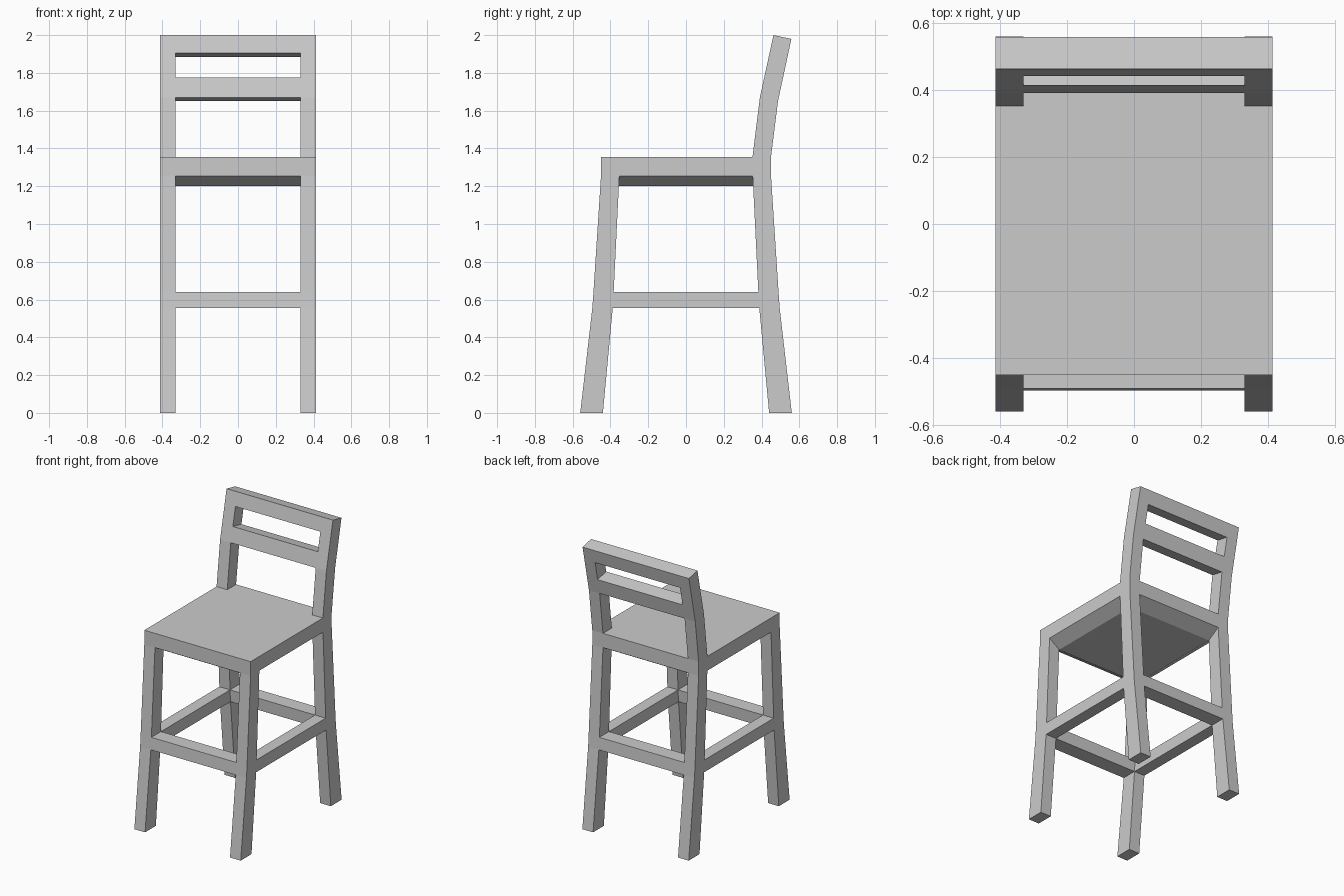
import bpy, bmesh

if "Cube" in bpy.data.objects:
    bpy.data.objects.remove(bpy.data.objects["Cube"])

IN, OUT = 0.33, 0.413          # inner and outer x of legs
Z_LO, Z_HI = 1.255, 1.355      # seat edge


def finish(name, bm):
    bmesh.ops.recalc_face_normals(bm, faces=bm.faces[:])
    me = bpy.data.meshes.new(name)
    bm.to_mesh(me)
    bm.free()
    ob = bpy.data.objects.new(name, me)
    bpy.context.collection.objects.link(ob)
    return ob


def loft(name, rings):
    """Join rings of points into a closed solid."""
    bm = bmesh.new()
    vs = [[bm.verts.new(p) for p in r] for r in rings]
    n = len(vs[0])
    for a, b in zip(vs, vs[1:]):
        for i in range(n):
            j = (i + 1) % n
            bm.faces.new((a[i], a[j], b[j], b[i]))
    bm.faces.new(vs[0])
    bm.faces.new(vs[-1])
    return finish(name, bm)


def bar(name, x0, x1, path, flip=1):
    """Bar spanning x0..x1, swept through (y_a, z_a, y_b, z_b) edges in side view."""
    return loft(name, [[(x0, flip * ya, za), (x1, flip * ya, za),
                        (x1, flip * yb, zb), (x0, flip * yb, zb)]
                       for ya, za, yb, zb in path])


def rect(x, y, z):
    return [(-x, -y, z), (x, -y, z), (x, y, z), (-x, y, z)]


# Seat with a chamfered underside
loft("seat", [rect(IN, 0.355, 1.20), rect(OUT, 0.45, Z_LO), rect(OUT, 0.45, Z_HI)])

# Splayed legs and front / back stretchers
leg = [(0.44, 0, 0.56, 0), (0.388, 0.555, 0.496, 0.555),
       (0.383, 0.64, 0.49, 0.64), (0.353, Z_LO, 0.45, Z_LO)]
for flip, end in ((-1, "front"), (1, "back")):
    for s, side in ((-1, "left"), (1, "right")):
        bar(f"{end}_{side}_leg", s * IN, s * OUT, leg, flip)
    bar(f"{end}_stretcher", -IN, IN, leg[1:3], flip)

# Side stretchers and bent back posts
post = [(0.352, Z_HI, 0.45, Z_HI), (0.391, 1.67, 0.487, 1.65), (0.463, 2.0, 0.558, 1.98)]
for s, side in ((-1, "left"), (1, "right")):
    bar(f"{side}_stretcher", s * IN, s * OUT,
        [(-0.388, 0.555, 0.388, 0.555), (-0.383, 0.64, 0.383, 0.64)])
    bar(f"{side}_back_post", s * IN, s * OUT, post)


# Back rails, following the slope of the posts
def slope(t):
    return tuple(a + (b - a) * t for a, b in zip(post[1], post[2]))


bar("lower_back_rail", -IN, IN, [slope(0), slope(0.318)])
bar("top_back_rail", -IN, IN, [slope(0.712), slope(1)])
